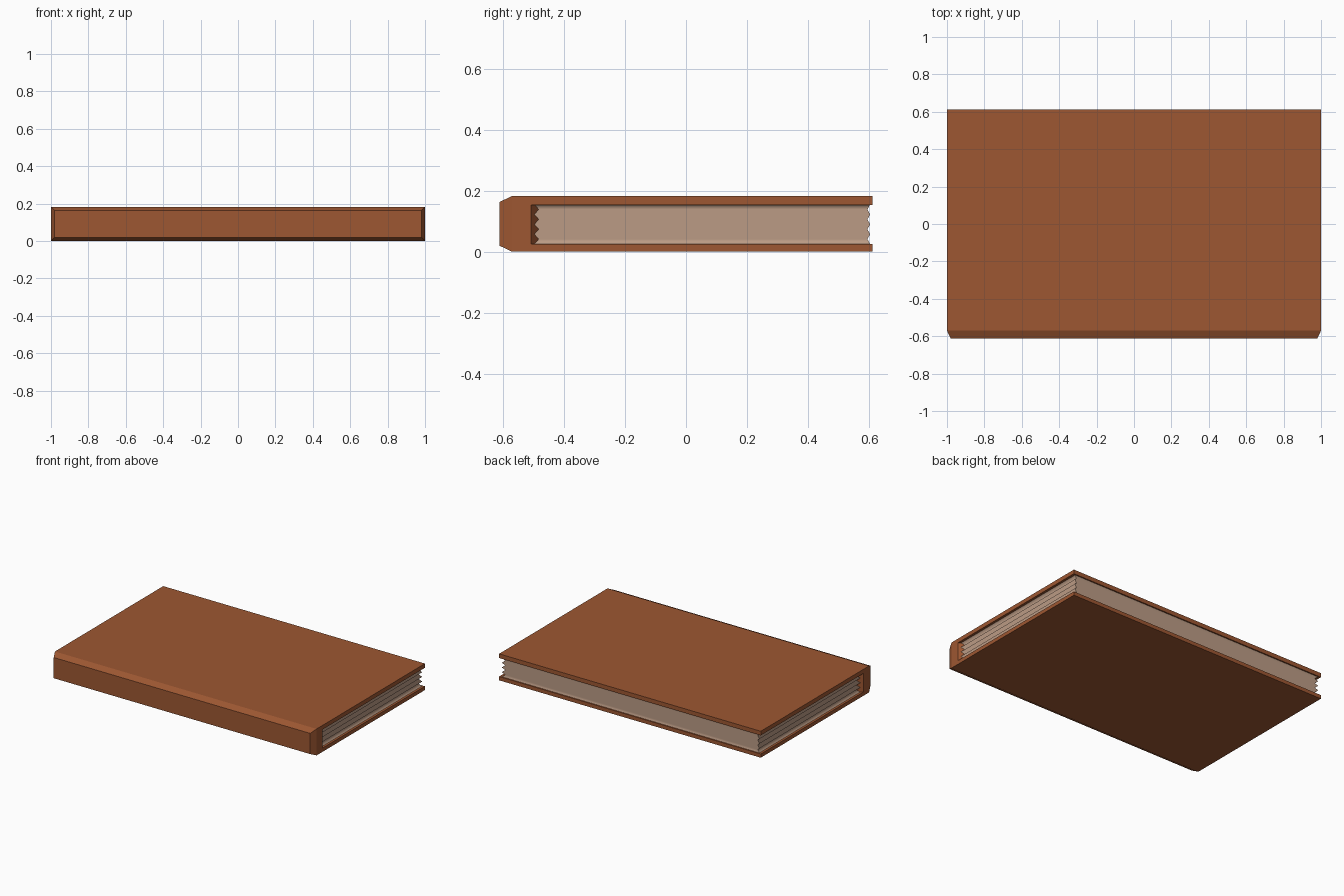
import bpy, bmesh

if "Cube" in bpy.data.objects:
    bpy.data.objects.remove(bpy.data.objects["Cube"])


def material(name, rgb):
    m = bpy.data.materials.new(name)
    m.diffuse_color = (*rgb, 1)
    m.use_nodes = True
    m.node_tree.nodes["Principled BSDF"].inputs["Base Color"].default_value = m.diffuse_color
    return m


def finish(name, bm, mat):
    bmesh.ops.recalc_face_normals(bm, faces=bm.faces[:])
    mesh = bpy.data.meshes.new(name)
    bm.to_mesh(mesh)
    bm.free()
    mesh.materials.append(mat)
    obj = bpy.data.objects.new(name, mesh)
    bpy.context.collection.objects.link(obj)
    return obj


def loft(bm, rings):
    """Bridge consecutive closed rings of vertices."""
    n = len(rings[0])
    for a, b in zip(rings, rings[1:]):
        for i in range(n):
            j = (i + 1) % n
            bm.faces.new((a[i], a[j], b[j], b[i]))


leather = material("brown_leather", (0.34, 0.096, 0.032))
paper = material("beige_paper", (0.50, 0.33, 0.235))

W, D, H = 1.0, 0.612, 0.183      # half length, half depth, height
LOW, HIGH = 0.026, 0.154         # inner faces of the covers

# Cover: C-shaped profile lofted along x; the spine's inner wall slants at its
# ends and its outer front face is chamfered on all four sides
bm = bmesh.new()
rings = []
for x, front_x, wall_y in ((-W, -0.98, -0.508), (-0.93, -0.93, -0.458),
                           (0.93, 0.93, -0.458), (W, 0.98, -0.508)):
    pts = [(front_x, -D, 0.02), (x, -0.57, 0), (x, D, 0), (x, D, LOW),
           (x, wall_y, LOW), (x, wall_y, HIGH), (x, D, HIGH), (x, D, H),
           (x, -0.57, H), (front_x, -D, H - 0.02)]
    rings.append([bm.verts.new(p) for p in pts])
loft(bm, rings)
for r in (rings[0], rings[-1]):
    bm.faces.new(r[1:9])
    bm.faces.new((r[0], r[1], r[8], r[9]))
finish("book_cover", bm, leather)

# Pages: a block with ruffled, smooth-shaded sides
ROWS = 8
bm = bmesh.new()
rings = []
for i in range(ROWS + 1):
    valley = i % 2
    x = 0.985 - 0.02 * valley
    y = 0.604 - 0.009 * valley
    z = LOW - 0.001 + (HIGH - LOW + 0.002) * i / ROWS
    rings.append([bm.verts.new(p) for p in
                  ((-x, -0.53, z), (x, -0.53, z), (x, y, z), (-x, y, z))])
loft(bm, rings)
caps = [bm.faces.new(rings[0]), bm.faces.new(rings[-1])]
for f in bm.faces:
    f.smooth = f not in caps
for e in bm.edges:               # keep corners and rims sharp
    corner = abs(e.verts[0].co.z - e.verts[1].co.z) > 0.001
    rim = any(f in caps for f in e.link_faces)
    e.smooth = not (corner or rim)
finish("page_block", bm, paper)
